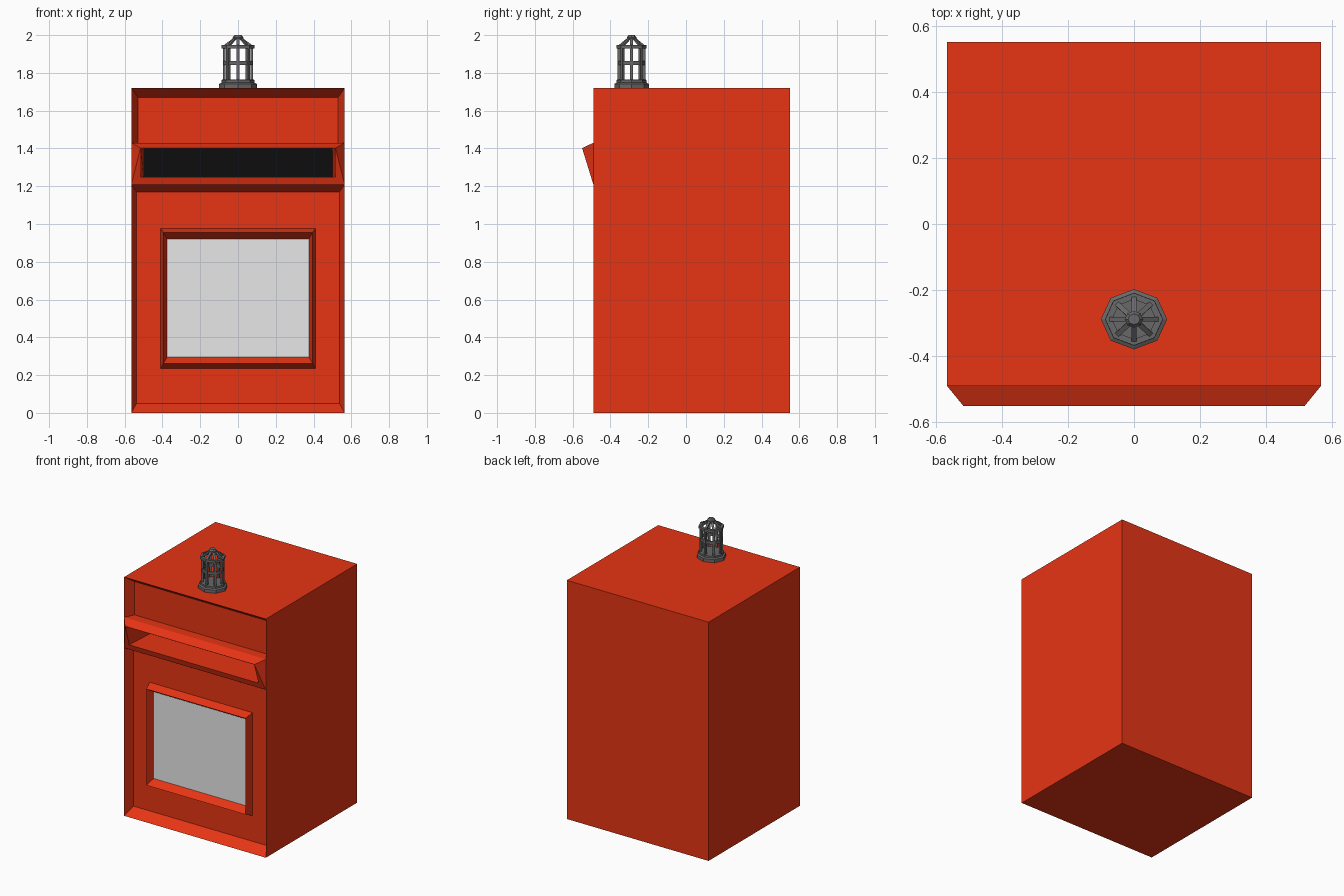
import bpy, math
from mathutils import Vector

default = bpy.data.objects.get("Cube")
if default:
    bpy.data.objects.remove(default)


def material(name, color):
    m = bpy.data.materials.new(name)
    m.use_nodes = True
    m.diffuse_color = (*color, 1)
    m.node_tree.nodes["Principled BSDF"].inputs["Base Color"].default_value = (*color, 1)
    return m


RED = material("red_paint", (0.8, 0.035, 0.007))
GREY = material("pale_grey_panel", (0.8, 0.8, 0.8))
BLACK = material("slot_black", (0.004, 0.004, 0.004))
METAL = material("dark_metal", (0.14, 0.14, 0.14))


def loft(name, mat, stacks, start=False, end=False):
    """Skin each stack of equal-sized point rings, optionally capping the ends."""
    verts, faces = [], []
    for rings in stacks:
        n, base = len(rings[0]), len(verts)
        for ring in rings:
            verts += ring
        for k in range(len(rings) - 1):
            a, b = base + k * n, base + (k + 1) * n
            faces += [(a + i, a + (i + 1) % n, b + (i + 1) % n, b + i) for i in range(n)]
        if start:
            faces.append([base + i for i in reversed(range(n))])
        if end:
            faces.append([len(verts) - n + i for i in range(n)])
    mesh = bpy.data.meshes.new(name)
    mesh.from_pydata(verts, [], faces)
    mesh.materials.append(mat)
    mesh.validate()
    ob = bpy.data.objects.new(name, mesh)
    bpy.context.collection.objects.link(ob)
    return ob


def rect(x, z0, z1, y, top_x=None, top_y=None):
    """Front-facing rectangle; the top edge may differ in width and depth."""
    tx = x if top_x is None else top_x
    ty = y if top_y is None else top_y
    return [(-x, y, z0), (x, y, z0), (tx, ty, z1), (-tx, ty, z1)]


W, FRONT, BACK, TOP = 0.565, -0.49, 0.55, 1.72
PANEL, SLOT_BACK = -0.42, -0.23
HOOD_LOW, HOOD_HIGH = 1.21, 1.43

# Cabinet sides, top, bottom and back
loft("cabinet_shell", RED, [[rect(W, 0, TOP, BACK), rect(W, 0, TOP, FRONT)]], start=True)

# Recessed front panels with sloping borders
loft("lower_front_panel", RED,
     [[rect(W, 0, HOOD_LOW, FRONT), rect(0.537, 0.05, 1.17, PANEL)]], end=True)
loft("upper_front_panel", RED,
     [[rect(W, HOOD_HIGH, TOP, FRONT), rect(0.53, HOOD_HIGH, 1.67, PANEL)]], end=True)

# Projecting hood with a deep slot
slot_end = rect(0.5, 1.25, 1.4, SLOT_BACK)
loft("slot_hood", RED, [[
    rect(W, HOOD_LOW, HOOD_HIGH, FRONT),
    rect(W - 0.001, HOOD_LOW + 0.001, 1.402, FRONT - 0.001, 0.516, -0.55),
    rect(0.515, 1.25, 1.4, -0.503, 0.513, -0.549),
    slot_end]])
loft("slot_back", BLACK, [[slot_end]], end=True)

# Raised window frame and its pane
pane = rect(0.375, 0.295, 0.92, PANEL - 0.005)
loft("window_frame", RED, [[
    rect(0.41, 0.235, 0.977, PANEL), rect(0.395, 0.262, 0.955, -0.48), pane]])
loft("window_pane", GREY, [[pane]], end=True)

# Caged lantern on the top
CENTRE_Y, SIDES = -0.288, 8


def around(r, z, i):
    a = math.tau * i / SIDES
    return Vector((r * math.cos(a), CENTRE_Y + 0.91 * r * math.sin(a), z))


def ngon(r, z):
    return [around(r, z, i) for i in range(SIDES)]


def hoop(r_in, r_out, z0, z1):
    return [ngon(r_in, z0), ngon(r_out, z0), ngon(r_out, z1), ngon(r_in, z1), ngon(r_in, z0)]


def bar(p, q, i, half):
    a = math.tau * i / SIDES
    out = Vector((math.cos(a), math.sin(a), 0)) * half
    side = Vector((-math.sin(a), math.cos(a), 0)) * half
    return [[c + out + side, c - out + side, c - out - side, c + out - side] for c in (p, q)]


loft("lantern_base", METAL, [[
    ngon(0.1, TOP), ngon(0.1, 1.742), ngon(0.088, 1.748),
    ngon(0.088, 1.762), ngon(0.08, 1.765)]], start=True, end=True)
loft("lantern_bars", METAL,
     [bar(around(0.073, 1.76, i), around(0.073, 1.94, i), i, 0.0075) for i in range(SIDES)],
     start=True, end=True)
loft("lantern_hoops", METAL, [hoop(0.066, 0.08, 1.842, 1.862), hoop(0.066, 0.087, 1.93, 1.948)])
loft("lantern_roof_spokes", METAL,
     [bar(around(0.077, 1.94, i), around(0.016, 1.985, i), i, 0.0075) for i in range(SIDES)],
     start=True, end=True)
loft("lantern_cap", METAL, [[ngon(0.028, 1.978), ngon(0.028, 1.988), ngon(0.018, 2.0)]],
     start=True, end=True)
